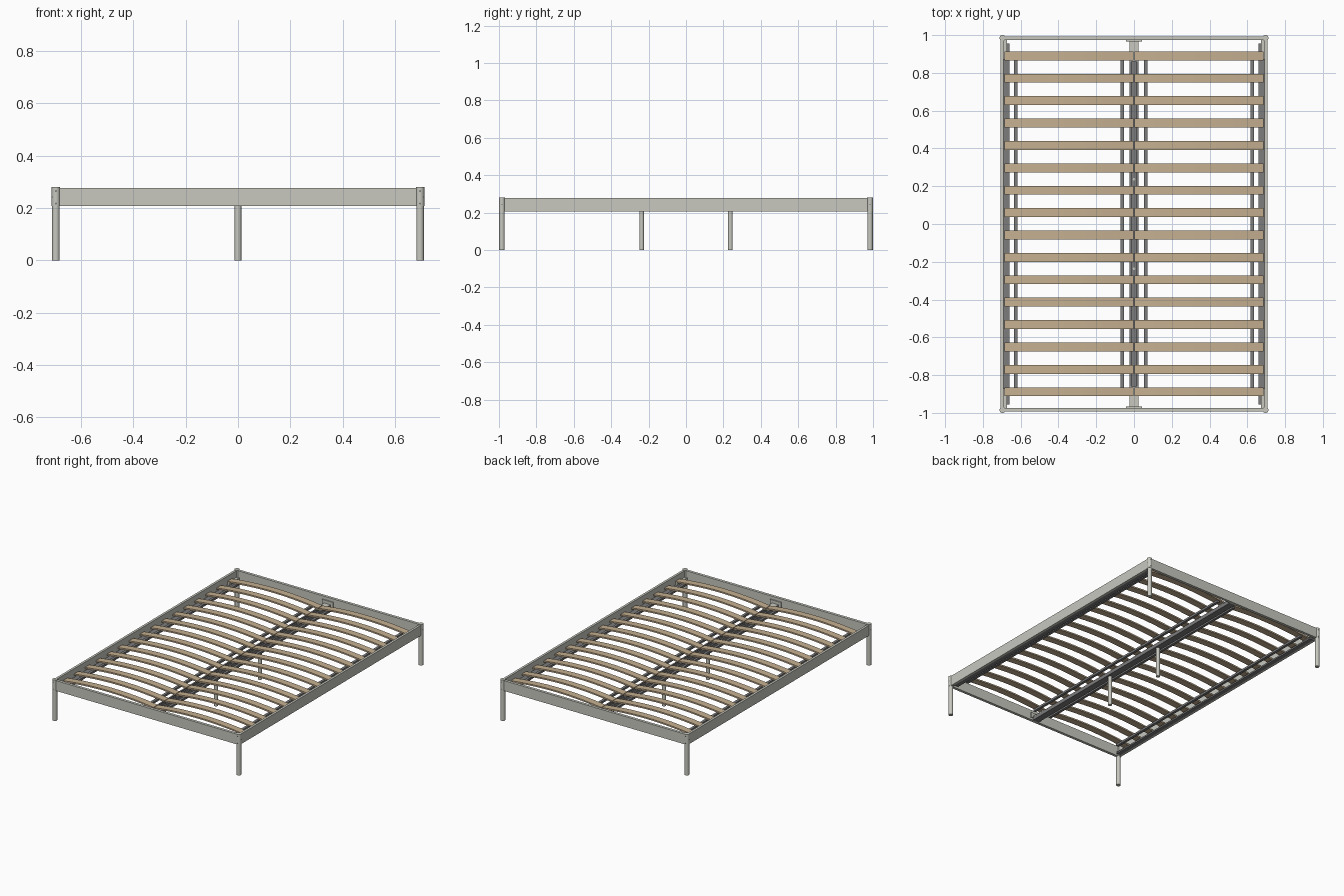
import bpy
import bmesh
from mathutils import Matrix, Vector

if "Cube" in bpy.data.objects:
    bpy.data.objects.remove(bpy.data.objects["Cube"])


def make_material(name, colour):
    mat = bpy.data.materials.new(name)
    mat.use_nodes = True
    mat.diffuse_color = (*colour, 1)
    mat.node_tree.nodes["Principled BSDF"].inputs["Base Color"].default_value = (*colour, 1)
    return mat


METAL = make_material("pale grey metal", (0.58, 0.58, 0.53))
STEEL = make_material("dark grey steel", (0.2, 0.2, 0.2))
WOOD = make_material("birch wood", (0.56, 0.43, 0.28))


def finish(name, bm, mat, smooth=False):
    bmesh.ops.recalc_face_normals(bm, faces=bm.faces)
    mesh = bpy.data.meshes.new(name)
    bm.to_mesh(mesh)
    bm.free()
    mesh.materials.append(mat)
    obj = bpy.data.objects.new(name, mesh)
    bpy.context.collection.objects.link(obj)
    if smooth:
        bpy.ops.object.select_all(action="DESELECT")
        obj.select_set(True)
        bpy.context.view_layer.objects.active = obj
        bpy.ops.object.shade_smooth_by_angle()
    return obj


def box(name, x, y, z, mat):
    """Box given by its (low, high) range on each axis."""
    bm = bmesh.new()
    size = Vector([b - a for a, b in (x, y, z)])
    mid = Vector([(a + b) / 2 for a, b in (x, y, z)])
    bmesh.ops.create_cube(bm, size=1, matrix=Matrix.Translation(mid) @ Matrix.Diagonal((*size, 1)))
    return finish(name, bm, mat)


def rod(name, radius, start, end, mat, sides=24):
    """Round bar between two points."""
    bm = bmesh.new()
    start, end = Vector(start), Vector(end)
    turn = (end - start).to_track_quat("Z", "Y").to_matrix().to_4x4()
    bmesh.ops.create_cone(bm, cap_ends=True, segments=sides, radius1=radius, radius2=radius,
                          depth=(end - start).length,
                          matrix=Matrix.Translation((start + end) / 2) @ turn)
    return finish(name, bm, mat, True)


def extrude_y(name, profile, y, mat, smooth=False):
    """Sweep a closed x-z outline along y."""
    bm = bmesh.new()
    face = bm.faces.new([bm.verts.new((px, y[0], pz)) for px, pz in profile])
    out = bmesh.ops.extrude_face_region(bm, geom=[face])
    moved = [v for v in out["geom"] if isinstance(v, bmesh.types.BMVert)]
    bmesh.ops.translate(bm, verts=moved, vec=(0, y[1] - y[0], 0))
    return finish(name, bm, mat, smooth)


SIDES = (("left", 1), ("right", -1))
ENDS = (("front", -1), ("back", 1))
BOTTOM, TOP = 0.207, 0.277
LEG_X, LEG_Y = 0.696, 0.984


def span(sign, low, high):
    return tuple(sorted((sign * low, sign * high)))


# Corner legs with sleeves and bolts
for end, ey in ENDS:
    for side, sx in SIDES:
        x, y = sx * LEG_X, ey * LEG_Y
        rod(f"{end}_{side}_leg", 0.0145, (x, y, 0), (x, y, BOTTOM), METAL)
        rod(f"{end}_{side}_leg_sleeve", 0.016, (x, y, BOTTOM), (x, y, 0.28), METAL)
        for z in (0.217, 0.265):
            rod(f"{end}_{side}_end_bolt", 0.004, (x, y, z), (x, y + ey * 0.016, z), STEEL, 12)
        rod(f"{end}_{side}_side_bolt", 0.004, (x, y, 0.243), (x + sx * 0.016, y, 0.243), STEEL, 12)

# End rails
for end, ey in ENDS:
    box(f"{end}_rail", (-0.69, 0.69), span(ey, 0.974, 0.993), (BOTTOM, TOP), METAL)

# Side rails, ledges, and the long slat carriers
for side, sx in SIDES:
    box(f"{side}_rail", span(sx, 0.69, 0.706), (-0.975, 0.975), (BOTTOM, TOP), METAL)
    box(f"{side}_ledge", span(sx, 0.66, 0.69), (-0.955, 0.955), (BOTTOM, 0.218), STEEL)
    for label, low in (("outer", 0.616), ("inner", 0.054)):
        box(f"{side}_{label}_slat_carrier", span(sx, low, low + 0.018),
            (-0.91, 0.91), (0.226, 0.24), STEEL)
    for end, ey in ENDS:
        box(f"{end}_{side}_corner_bracket", span(sx, 0.672, 0.69),
            span(ey, 0.87, 0.974), (0.218, 0.232), METAL)

# Centre beam: open channel
w, t, lip = 0.023, 0.004, 0.012
extrude_y("centre_beam", [(-w, BOTTOM), (w, BOTTOM), (w, 0.232), (lip, 0.232), (lip, 0.228),
                          (w - t, 0.228), (w - t, BOTTOM + t), (t - w, BOTTOM + t),
                          (t - w, 0.228), (-lip, 0.228), (-lip, 0.232), (-w, 0.232)],
          (-0.974, 0.974), STEEL)

# Centre beam brackets and middle legs
for end, ey in ENDS:
    box(f"{end}_beam_bracket", (-0.024, 0.024), span(ey, 0.86, 0.974), (0.232, 0.236), METAL)
    box(f"{end}_beam_bracket_tab", (-0.042, 0.042), span(ey, 0.966, 0.974), (0.222, 0.256), METAL)
    y = ey * 0.237
    rod(f"{end}_middle_leg", 0.0125, (0, y, 0), (0, y, BOTTOM), METAL)
    rod(f"{end}_middle_leg_bolt", 0.007, (0, y, BOTTOM), (0, y, 0.216), METAL, 12)

# Bowed slats, sixteen on each half
STEPS, COUNT = 14, 16
for side, sx in SIDES:
    curve = []
    for i in range(STEPS + 1):
        u = i / STEPS
        curve.append((sx * (0.002 + 0.684 * u), 0.245 + 0.092 * u * (1 - u)))
    outline = curve + [(x, z - 0.01) for x, z in reversed(curve)]
    for n in range(COUNT):
        y = -0.888 + n * 1.778 / (COUNT - 1)
        extrude_y(f"{side}_slat_{n + 1}", outline, (y - 0.0235, y + 0.0235), WOOD, True)
